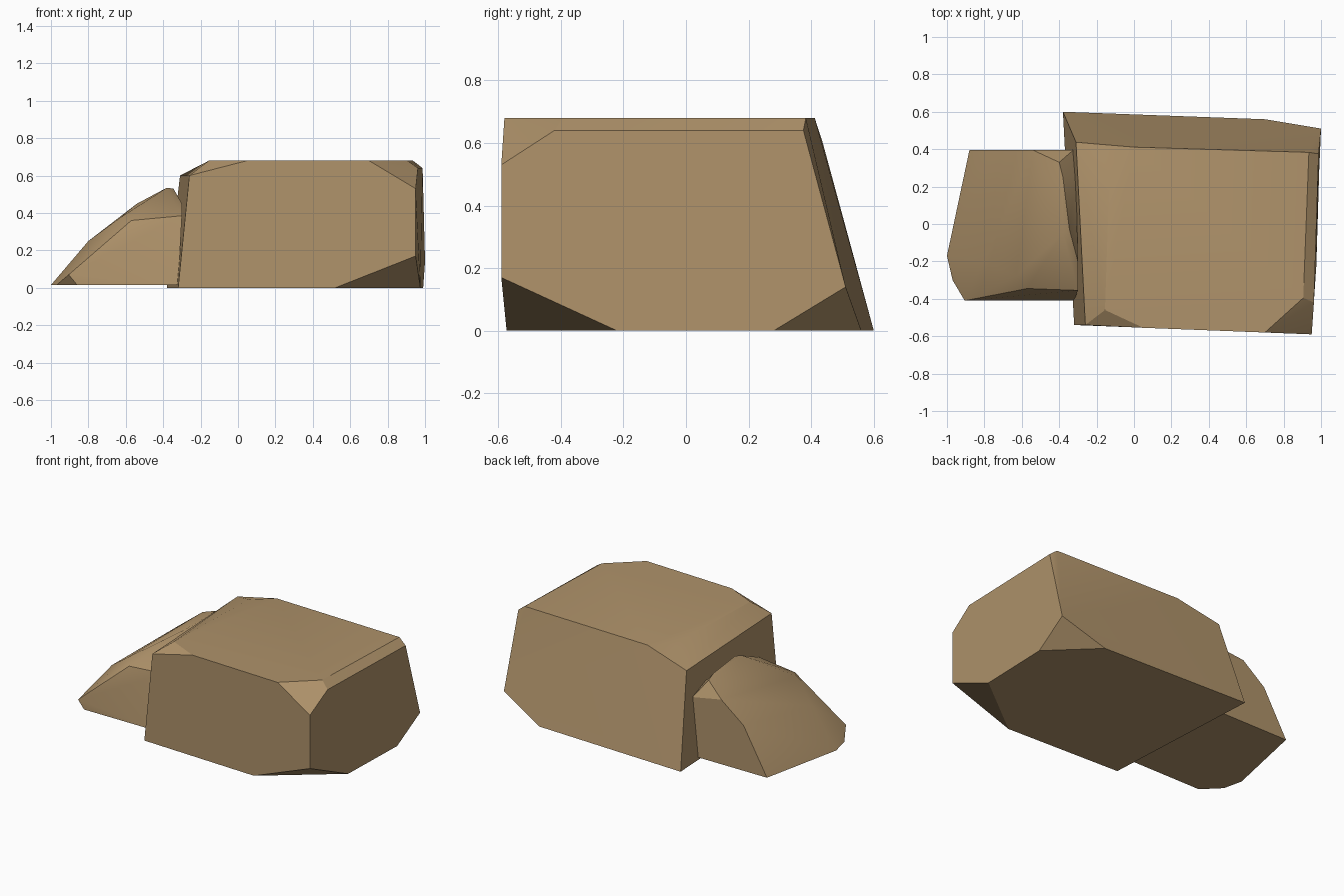
import bpy, bmesh, math

if "Cube" in bpy.data.objects:
    bpy.data.objects.remove(bpy.data.objects["Cube"])

stone = bpy.data.materials.new("sandstone")
stone.diffuse_color = (0.43, 0.29, 0.145, 1)
stone.use_nodes = True
stone.node_tree.nodes["Principled BSDF"].inputs["Base Color"].default_value = stone.diffuse_color


def chiselled_rock(name, *rings, smooth):
    """Wrap rings of corner points in a convex hull and merge flat facets."""
    bm = bmesh.new()
    for ring in rings:
        for p in ring:
            bm.verts.new(p)
    out = bmesh.ops.convex_hull(bm, input=bm.verts)
    loose = [g for g in out["geom_interior"] if isinstance(g, bmesh.types.BMVert)]
    bmesh.ops.delete(bm, geom=loose, context='VERTS')
    bmesh.ops.dissolve_limit(bm, angle_limit=math.radians(2.5),
                             verts=bm.verts, edges=bm.edges)
    bmesh.ops.recalc_face_normals(bm, faces=bm.faces)
    me = bpy.data.meshes.new(name)
    bm.to_mesh(me)
    bm.free()
    me.materials.append(stone)
    ob = bpy.data.objects.new(name, me)
    bpy.context.collection.objects.link(ob)
    bpy.ops.object.select_all(action='DESELECT')
    ob.select_set(True)
    bpy.context.view_layer.objects.active = ob
    bpy.ops.object.shade_smooth_by_angle(angle=math.radians(smooth))
    return ob


# Large block: base ring, cut corners, shoulder ring, top ring
chiselled_rock(
    "large_rock",
    [(-.38, .60, 0), (.70, .56, 0), (.99, .28, 0),
     (.975, -.22, 0), (.52, -.573, 0), (-.32, -.54, 0)],
    [(1.0, .51, .14), (.95, -.59, .17)],
    [(.95, -.59, .53), (.962, -.42, .64), (.987, .375, .64),
     (-.26, -.54, .60), (-.31, .437, .60)],
    [(-.155, -.46, .68), (.05, -.555, .68), (.70, -.58, .68), (.905, -.395, .68),
     (.935, .383, .68), (0, .411, .68), (-.13, .30, .68)],
    smooth=20)

# Small sloping rock: base ring, front slope, back edge, crest
chiselled_rock(
    "small_rock",
    [(-.88, .395, .015), (-1.0, -.17, .015), (-.97, -.30, .015),
     (-.86, -.41, .015), (-.32, -.41, .015), (-.33, .395, .015)],
    [(-.905, -.41, .07), (-.57, -.345, .36), (-.30, -.355, .385), (-.63, -.28, .375)],
    [(-.80, -.20, .25), (-.706, .395, .32), (-.54, .395, .45), (-.325, .395, .41)],
    [(-.40, .33, .52), (-.38, .25, .53), (-.38, -.05, .535),
     (-.345, -.03, .53), (-.31, .25, .45), (-.30, -.20, .45)],
    smooth=30)
